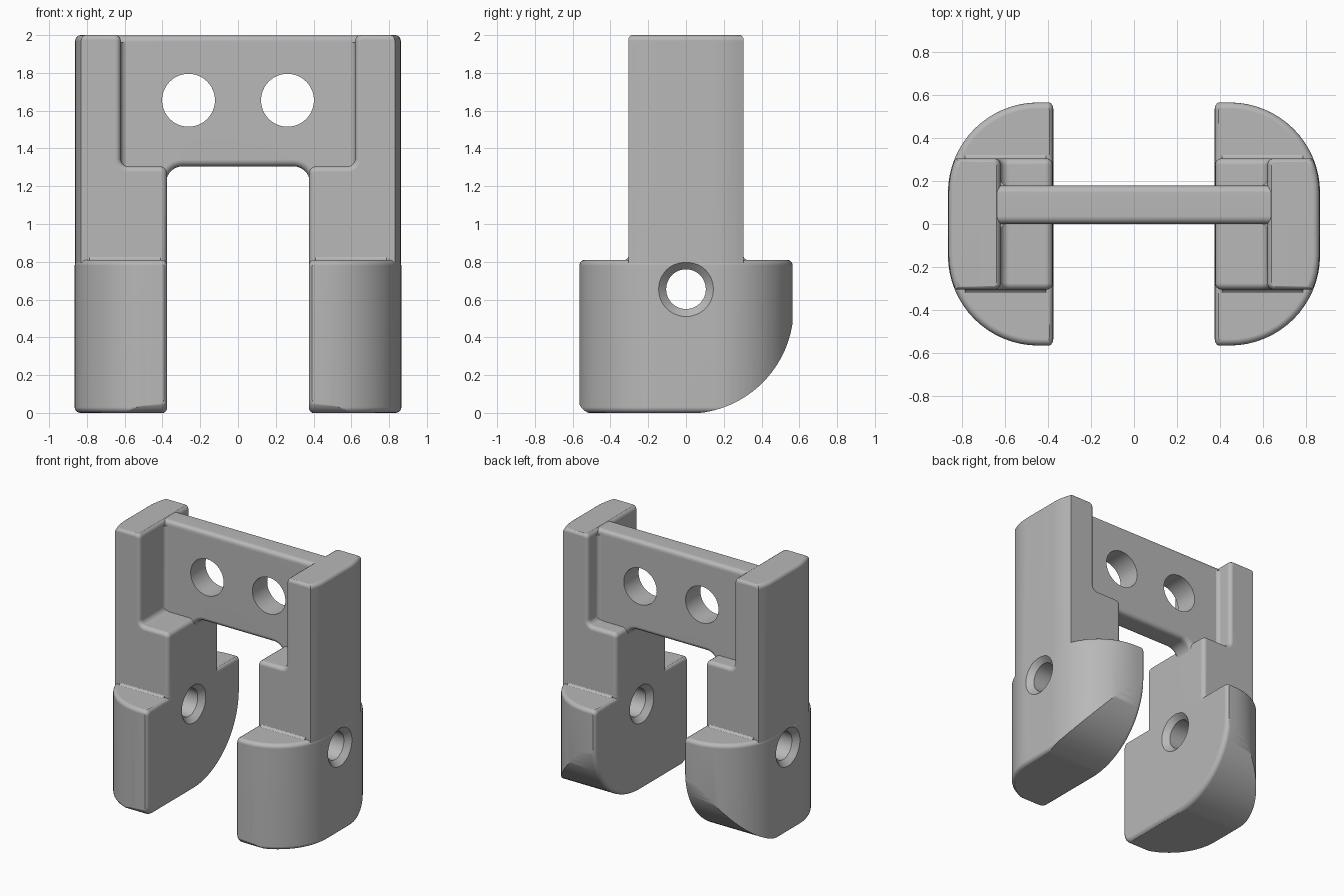
import bpy
import bmesh
import math
from mathutils import Vector, Matrix

if "Cube" in bpy.data.objects:
    bpy.data.objects.remove(bpy.data.objects["Cube"], do_unlink=True)

grey = bpy.data.materials.new("matte_grey")
grey.use_nodes = True
grey.diffuse_color = (0.48, 0.48, 0.48, 1)
for node in grey.node_tree.nodes:
    if node.type == "BSDF_PRINCIPLED":
        node.inputs["Base Color"].default_value = grey.diffuse_color

# Maps a flat point (u, v) and a depth along the axis into space
PLACE = {
    "x": lambda u, v, d: (d, u, v),
    "y": lambda u, v, d: (u, d, v),
    "z": lambda u, v, d: (u, v, d),
}


def outline(corners):
    """Polygon from (u, v, radius) corners, each rounded by its radius."""
    points = []
    for i, (u, v, r) in enumerate(corners):
        p = Vector((u, v))
        if r == 0:
            points.append(p)
            continue
        before = (Vector(corners[i - 1][:2]) - p).normalized()
        after = (Vector(corners[(i + 1) % len(corners)][:2]) - p).normalized()
        half = before.angle(after) / 2
        centre = p + (before + after).normalized() * (r / math.sin(half))
        start = p + before * (r / math.tan(half)) - centre
        end = p + after * (r / math.tan(half)) - centre
        sweep = math.pi - 2 * half
        steps = max(4, int(26 * math.sqrt(r)))
        for k in range(steps + 1):
            t = k / steps
            points.append(centre + (start * math.sin((1 - t) * sweep)
                                    + end * math.sin(t * sweep)) / math.sin(sweep))
    return points


def finish(name, bm):
    bmesh.ops.recalc_face_normals(bm, faces=bm.faces[:])
    mesh = bpy.data.meshes.new(name)
    bm.to_mesh(mesh)
    bm.free()
    mesh.materials.append(grey)
    obj = bpy.data.objects.new(name, mesh)
    bpy.context.scene.collection.objects.link(obj)
    return obj


def loft(rings, rim=0):
    """Joins rings of points into a solid and rounds its two end rims."""
    bm = bmesh.new()
    loops = [[bm.verts.new(p) for p in ring] for ring in rings]
    n = len(loops[0])
    for low, high in zip(loops, loops[1:]):
        for i in range(n):
            j = (i + 1) % n
            bm.faces.new((low[i], low[j], high[j], high[i]))
    caps = [bm.faces.new(loops[0]), bm.faces.new(loops[-1])]
    bmesh.ops.recalc_face_normals(bm, faces=bm.faces[:])
    if rim:
        edges = [e for cap in caps for e in cap.edges]
        bmesh.ops.bevel(bm, geom=edges, offset=rim, segments=4, profile=0.5,
                        affect="EDGES", clamp_overlap=False)
    return bm


def prism(name, corners, axis, start, end, rim=0):
    points = outline(corners)
    return finish(name, loft([[PLACE[axis](p.x, p.y, d) for p in points]
                              for d in (start, end)], rim))


def lathe(name, axis, u, v, profile):
    """Round solid along an axis from (depth, radius) steps."""
    angles = [math.tau * i / 48 for i in range(48)]
    return finish(name, loft([[PLACE[axis](u + r * math.cos(a), v + r * math.sin(a), d)
                               for a in angles] for d, r in profile]))


def combine(target, other, operation):
    mod = target.modifiers.new("combine", "BOOLEAN")
    mod.operation = operation
    mod.solver = "EXACT"
    mod.object = other
    bpy.context.view_layer.update()
    graph = bpy.context.evaluated_depsgraph_get()
    mesh = bpy.data.meshes.new_from_object(target.evaluated_get(graph))
    target.modifiers.clear()
    target.data = mesh
    bpy.data.objects.remove(other, do_unlink=True)


def rounded_side(name, inset, bottom, top):
    """Plan with two large outer corners, used to shape foot and column."""
    x, y = 0.865 - inset, 0.565
    return prism(name, [(0.2, -y, 0), (x, -y, 0.42), (x, y, 0.42), (0.2, y, 0)],
                 "z", bottom, top, 0.03)


def cove(u, v, su, sv, r, axis, start, end):
    """Concave fillet strip filling an inner corner."""
    e, k = -0.002, -0.02
    shape = [(k, k, 0), (r, k, 0), (r, e, 0), (e, e, r - 0.002), (e, r, 0), (k, r, 0)]
    return prism("cove", [(u + su * a, v + sv * b, c) for a, b, c in shape],
                 axis, start, end)


# Foot: side profile with a big rear curve, trimmed by the rounded plan
side = prism("left_side", [(-0.57, -0.004, 0.08), (0.57, -0.004, 0.56),
                           (0.57, 0.814, 0.04), (-0.57, 0.814, 0.04)],
             "x", 0.375, 0.95, 0.034)
combine(side, rounded_side("foot_plan", 0, 0, 0.81), "INTERSECT")

# Column: stepped front profile, trimmed by the same plan
column = prism("column", [(0.377, 0.72, 0), (0.95, 0.72, 0), (0.95, 2.004, 0),
                          (0.62, 2.004, 0.036), (0.62, 1.305, 0.04),
                          (0.377, 1.305, 0.036)], "y", -0.305, 0.305, 0.03)
combine(column, rounded_side("column_plan", 0.003, 0.6, 2.0), "INTERSECT")
combine(side, column, "UNION")

# Fillets where the column meets the foot and the bridge
for s in (-1, 1):
    combine(side, cove(s * 0.305, 0.81, s, 1, 0.03, "x", 0.41, 0.785), "UNION")
for y, s in ((0, -1), (0.18, 1)):
    combine(side, cove(0.62, y, -1, s, 0.04, "z", 1.29, 1.96), "UNION")

# Side bore, countersunk at both ends
combine(side, lathe("side_bore", "x", 0, 0.655,
                    [(0.325, 0.195), (0.415, 0.105), (0.825, 0.105), (0.915, 0.195)]),
        "DIFFERENCE")

# Opposite side
mirrored = side.data.copy()
mirrored.transform(Matrix.Scale(-1, 4, (1, 0, 0)))
mirrored.flip_normals()
other_side = bpy.data.objects.new("right_side", mirrored)
bpy.context.scene.collection.objects.link(other_side)

# Bridge with arched lower corners and two round holes
half = [(0.38, 1.305, 0.085), (0.38, 1.1, 0), (0.68, 1.1, 0), (0.68, 1.998, 0)]
bridge = prism("bridge", half + [(-x, z, r) for x, z, r in reversed(half)],
               "y", 0, 0.18, 0.035)
for x in (-0.262, 0.262):
    combine(bridge, lathe("bridge_hole", "y", x, 1.655, [(-0.1, 0.14), (0.3, 0.14)]),
            "DIFFERENCE")

# Smooth shading with crisp flats
for obj in (side, other_side, bridge):
    bpy.ops.object.select_all(action="DESELECT")
    obj.select_set(True)
    bpy.context.view_layer.objects.active = obj
    bpy.ops.object.shade_smooth_by_angle(angle=math.radians(32))
    mod = obj.modifiers.new("flat_faces", "WEIGHTED_NORMAL")
    mod.keep_sharp = True
